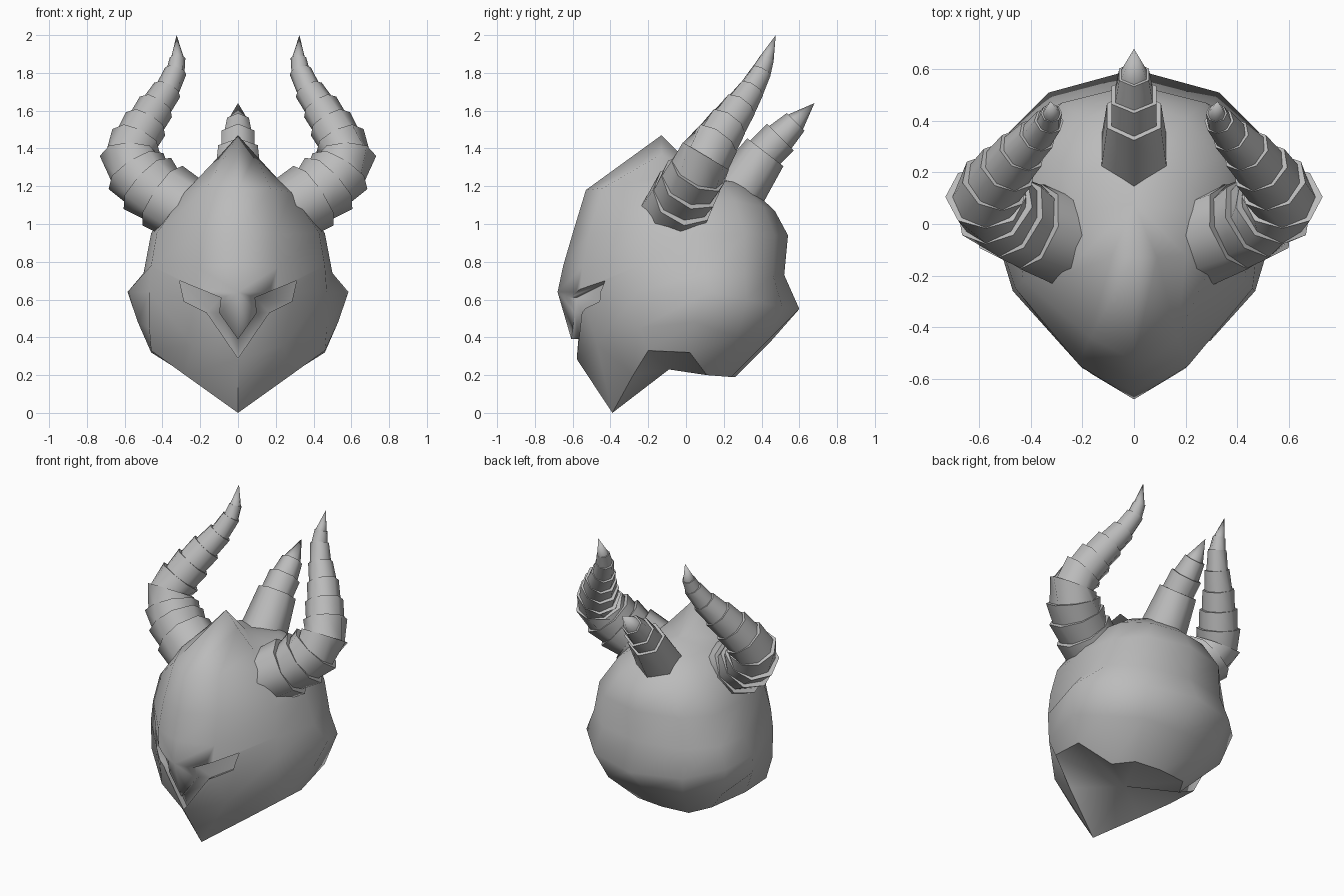
import bpy, bmesh, math
from mathutils import Vector
from mathutils.bvhtree import BVHTree

if "Cube" in bpy.data.objects:
    bpy.data.objects.remove(bpy.data.objects["Cube"], do_unlink=True)

grey = bpy.data.materials.new("plain grey")
grey.use_nodes = True
grey.diffuse_color = (0.5, 0.5, 0.5, 1)
grey.node_tree.nodes["Principled BSDF"].inputs["Base Color"].default_value = grey.diffuse_color


def loft(name, rings, start, end):
    """Skin closed rings of points, close both ends with a fan, crease the first ring."""
    bm = bmesh.new()
    loops = [[bm.verts.new(p) for p in ring] for ring in rings]
    count = len(rings[0])
    for low, high in zip(loops, loops[1:]):
        for i in range(count):
            j = (i + 1) % count
            bm.faces.new((low[i], low[j], high[j], high[i]))
    for ring, tip in ((loops[0], start), (loops[-1], end)):
        apex = bm.verts.new(tip)
        for i in range(count):
            bm.faces.new((ring[i], ring[(i + 1) % count], apex))
    for i in range(count):
        bm.edges.get((loops[0][i - 1], loops[0][i])).smooth = False
    bmesh.ops.recalc_face_normals(bm, faces=bm.faces)
    mesh = bpy.data.meshes.new(name)
    bm.to_mesh(mesh)
    bm.free()
    obj = bpy.data.objects.new(name, mesh)
    bpy.context.collection.objects.link(obj)
    mesh.materials.append(grey)
    return obj


def activate(obj):
    bpy.ops.object.select_all(action="DESELECT")
    obj.select_set(True)
    bpy.context.view_layer.objects.active = obj


def smooth(obj, degrees):
    activate(obj)
    bpy.ops.object.shade_smooth_by_angle(angle=math.radians(degrees))


def horn(name, path, sides, lip, neck, top_step):
    """Stepped horn: every path point (x, y, z, radius) has a lip and a neck.
    top_step is how much of the step remains on the front and back."""
    centres = [Vector(p[:3]) for p in path]
    angles = [math.pi / 2 + math.tau * k / sides for k in range(sides)]
    rings = []
    for i in range(len(path) - 1):
        along = (centres[i + 1] - centres[max(i - 1, 0)]).normalized()
        across = along.cross(Vector((0, 1, 0))).normalized()
        up = across.cross(along)
        for scale in (lip, neck):
            ring = []
            for a in angles:
                step = max(abs(math.cos(a)), top_step)
                r = path[i][3] * (1 + (scale - 1) * step)
                ring.append(centres[i] + r * (math.cos(a) * across + math.sin(a) * up))
            rings.append(ring)
    obj = loft(name, rings, centres[0], centres[-1])
    smooth(obj, 65)


# Helmet: vertical lines of the left half, each from jaw to crown
face_ridge = [(0, -.39, 0), (0, -.575, .28), (0, -.68, .64), (0, -.65, .78),
              (0, -.6, .95), (0, -.53, 1.18), (0, -.13, 1.47)]
cheek = [(.28, -.28, .2), (.24, -.47, .36), (.2, -.56, .64), (.21, -.55, .77),
         (.2, -.51, .95), (.17, -.44, 1.19), (.09, -.13, 1.37)]
temple = [(.46, -.2, .33), (.47, -.25, .45), (.47, -.26, .64), (.46, -.25, .78),
          (.43, -.22, .95), (.28, -.2, 1.17), (.2, -.12, 1.25)]
side_fin = [(.46, .02, .32), (.53, .05, .48), (.585, .12, .64), (.5, .1, .74),
            (.46, .06, .95), (.35, .05, 1.13), (.2, .05, 1.23)]
nape_side = [(.27, .11, .2), (.46, .27, .4), (.52, .32, .6), (.47, .31, .74),
             (.43, .31, .94), (.32, .26, 1.12), (.18, .18, 1.23)]
nape = [(.19, .24, .19), (.28, .43, .38), (.33, .51, .56), (.3, .46, .73),
        (.28, .47, .94), (.2, .41, 1.09), (.1, .28, 1.22)]
back_ridge = [(0, .26, .19), (0, .45, .38), (0, .6, .55), (0, .52, .73),
              (0, .54, .94), (0, .47, 1.07), (0, .32, 1.21)]

left = [cheek, temple, side_fin, nape_side, nape]
right = [[(-x, y, z) for x, y, z in line] for line in reversed(left)]
lines = [face_ridge] + left + [back_ridge] + right
helmet = loft("helmet", list(zip(*lines)), (0, -.09, .23), (0, .08, 1.26))

# Eye and beak recess: a V-shaped band sunk into the face
upper = [(.31, .7), (.09, .61), (.1, .53), (0, .39)]
lower = [(.285, .59), (.165, .53), (.13, .48), (0, .29)]
tree = BVHTree.FromPolygons([v.co for v in helmet.data.vertices],
                            [p.vertices for p in helmet.data.polygons])


def both_sides(chain):
    return chain + [(-x, z) for x, z in reversed(chain[:-1])]


def floor_point(x, z):
    hit = tree.ray_cast(Vector((x, -2, z)), Vector((0, 1, 0)))[0]
    return hit + Vector((0, .04, 0))


sections = []
for (ux, uz), (lx, lz) in zip(both_sides(upper), both_sides(lower)):
    sections.append([(ux, -1, uz), (lx, -1, lz), floor_point(lx, lz), floor_point(ux, uz)])
ends = [sum((Vector(p) for p in s), Vector()) / 4 for s in (sections[0], sections[-1])]
cutter = loft("recess_cutter", sections, *ends)
cutter.hide_render = True
cut = helmet.modifiers.new("recess", "BOOLEAN")
cut.operation = "DIFFERENCE"
cut.solver = "EXACT"
cut.object = cutter
activate(helmet)
bpy.ops.object.modifier_apply(modifier=cut.name)
bpy.data.objects.remove(cutter, do_unlink=True)
smooth(helmet, 66)

# Curved side horns
curve = [(.25, -.06, 1.06, .19), (.4, -.01, 1.15, .17), (.48, .025, 1.215, .165),
         (.54, .065, 1.28, .155), (.575, .105, 1.36, .14), (.54, .16, 1.44, .125),
         (.49, .22, 1.53, .108), (.435, .285, 1.62, .09), (.375, .345, 1.71, .07),
         (.33, .4, 1.81, .053), (.32, .43, 1.88, .037), (.325, .475, 2, 0)]
for side, sign in (("left", 1), ("right", -1)):
    horn(side + "_horn", [(sign * x, y, z, r) for x, y, z, r in curve], 8, 1.12, .92, .1)

# Straight stepped horn at the back
horn("rear_horn", [(0, .26, 1.15, .17), (0, .42, 1.38, .115), (0, .5, 1.46, .095),
                   (0, .58, 1.54, .063), (0, .68, 1.64, 0)], 6, 1.05, .88, 1)
